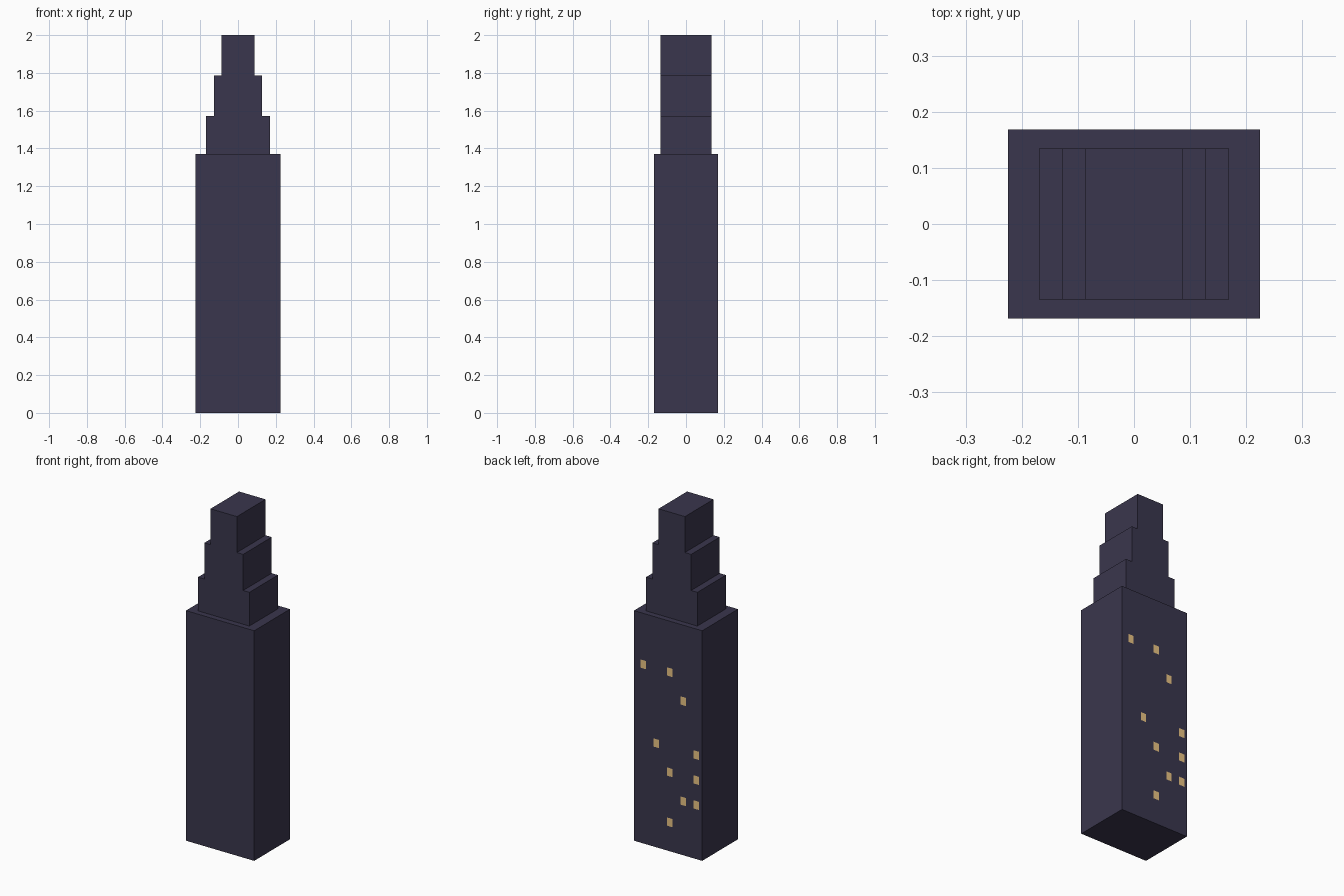
import bpy
import bmesh
from mathutils import Matrix, Vector

if "Cube" in bpy.data.objects:
    bpy.data.objects.remove(bpy.data.objects["Cube"])


def material(name, color):
    mat = bpy.data.materials.new(name)
    mat.diffuse_color = (*color, 1)
    mat.use_nodes = True
    mat.node_tree.nodes["Principled BSDF"].inputs["Base Color"].default_value = mat.diffuse_color
    return mat


def add_object(name, bm, mat):
    mesh = bpy.data.meshes.new(name)
    bm.to_mesh(mesh)
    bm.free()
    mesh.materials.append(mat)
    obj = bpy.data.objects.new(name, mesh)
    bpy.context.collection.objects.link(obj)
    return obj


def block(name, width, depth, z0, z1, mat):
    bm = bmesh.new()
    bmesh.ops.create_cube(bm, size=1, matrix=Matrix.Translation((0, 0, (z0 + z1) / 2))
                          @ Matrix.Diagonal((width, depth, z1 - z0, 1)))
    return add_object(name, bm, mat)


wall = material("wall", (0.042, 0.037, 0.075))
glow = material("window_glow", (0.83, 0.56, 0.23))

# Main shaft and the three stepped tiers above it
block("tower_shaft", 0.449, 0.337, 0, 1.37, wall)
block("lower_tier", 0.338, 0.269, 1.37, 1.571, wall)
block("middle_tier", 0.256, 0.269, 1.571, 1.786, wall)
block("top_tier", 0.174, 0.269, 1.786, 2.0, wall)

# Lit windows on the back wall: (column, row) on a regular grid
lit = [(4, 6), (2, 6), (1, 5), (3, 3), (0, 3), (2, 2), (0, 2), (1, 1), (0, 1), (2, 0)]
W, H, Y = 0.0365, 0.049, 0.170
bm = bmesh.new()
for col, row in lit:
    center = Vector((-0.188 + 0.088 * col, Y, 0.173 + 0.149 * row))
    corners = [(1, -1), (-1, -1), (-1, 1), (1, 1)]
    bm.faces.new([bm.verts.new(center + Vector((sx * W / 2, 0, sz * H / 2)))
                  for sx, sz in corners])
add_object("lit_windows", bm, glow)
